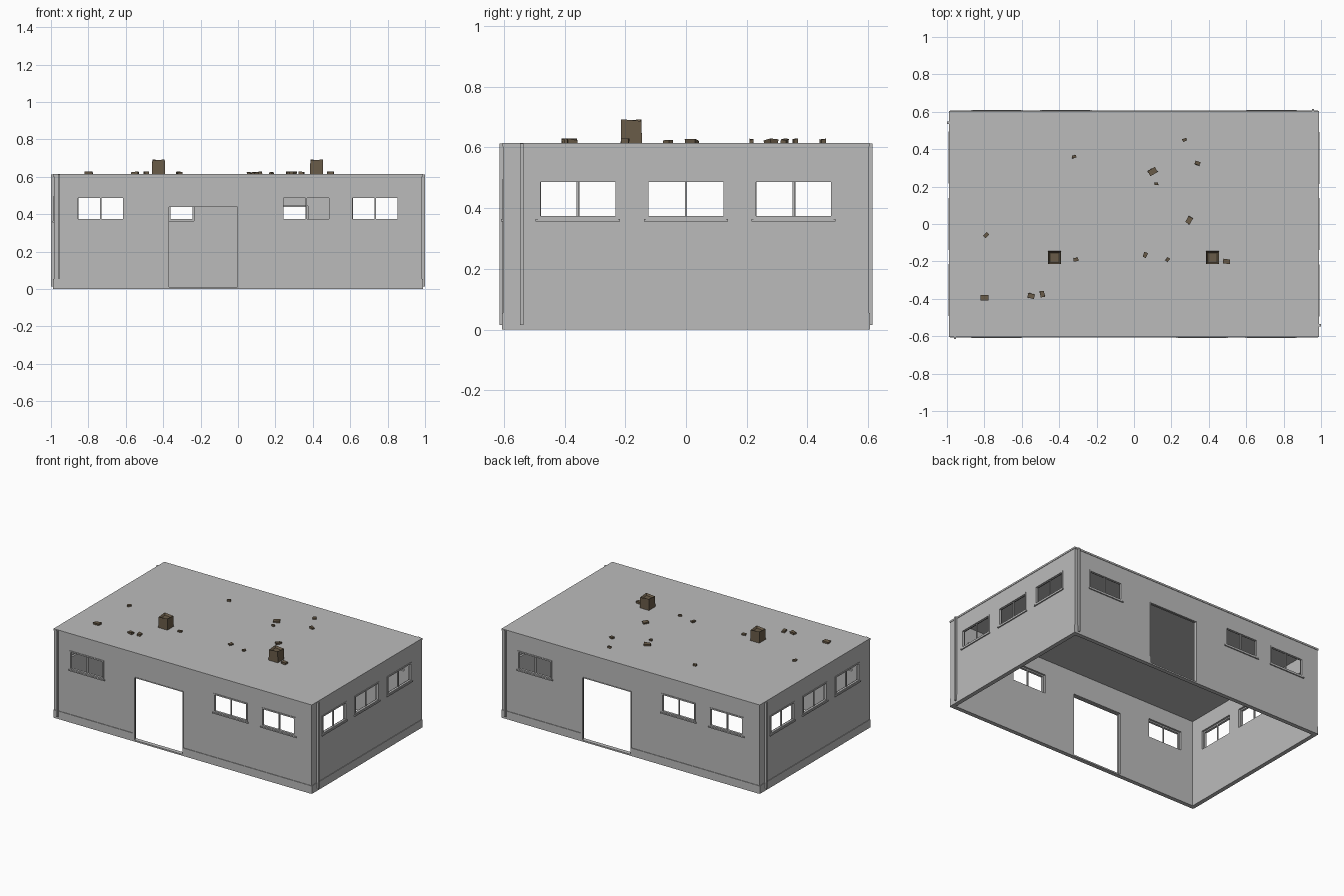
import bpy, bmesh, math, random
from mathutils import Matrix, Vector

random.seed(4)
cube = bpy.data.objects.get("Cube")
if cube:
    bpy.data.objects.remove(cube, do_unlink=True)


def material(name, rgb):
    m = bpy.data.materials.new(name)
    m.use_nodes = True
    m.diffuse_color = (*rgb, 1)
    m.node_tree.nodes["Principled BSDF"].inputs["Base Color"].default_value = (*rgb, 1)
    return m


GREY = material("concrete grey", (0.5, 0.5, 0.5))
BROWN = material("weathered brown", (0.14, 0.105, 0.065))


def add_object(name, bm, mat, turn=0.0):
    bmesh.ops.recalc_face_normals(bm, faces=bm.faces)
    mesh = bpy.data.meshes.new(name)
    bm.to_mesh(mesh)
    bm.free()
    mesh.materials.append(mat)
    ob = bpy.data.objects.new(name, mesh)
    ob.rotation_euler.z = turn
    bpy.context.scene.collection.objects.link(ob)
    return ob


def boxes(name, spans, mat, turn=0.0):
    """One object from boxes given as (x0, x1, y0, y1, z0, z1)."""
    bm = bmesh.new()
    for x0, x1, y0, y1, z0, z1 in spans:
        mid = Vector((x0 + x1, y0 + y1, z0 + z1)) / 2
        size = Matrix.Diagonal((x1 - x0, y1 - y0, z1 - z0, 1))
        bmesh.ops.create_cube(bm, size=1, matrix=Matrix.Translation(mid) @ size)
    return add_object(name, bm, mat, turn)


HALF_X, HALF_Y = 0.985, 0.602
THICK = 0.025
ROOF_LOW, ROOF_TOP = 0.603, 0.615
SILL, HEAD = 0.365, 0.495
PLINTH, STEP, DOOR_TOP = 0.055, 0.01, 0.445


def wall_panel(name, half, dist, openings, turn):
    """Grid of faces that skips the openings, thickened inward."""
    xs = sorted({-half, half, *[v for o in openings for v in o[:2]]})
    zs = sorted({0, ROOF_LOW, *[v for o in openings for v in o[2:]]})
    bm = bmesh.new()
    grid = [[bm.verts.new((x, -dist, z)) for z in zs] for x in xs]
    for i in range(len(xs) - 1):
        for j in range(len(zs) - 1):
            cx, cz = (xs[i] + xs[i + 1]) / 2, (zs[j] + zs[j + 1]) / 2
            if any(a < cx < b and c < cz < d for a, b, c, d in openings):
                continue
            bm.faces.new((grid[i][j], grid[i + 1][j], grid[i + 1][j + 1], grid[i][j + 1]))
    loose = [v for v in bm.verts if not v.link_faces]
    bmesh.ops.delete(bm, geom=loose, context='VERTS')
    for f in bm.faces:
        f.normal_update()
    ob = add_object(name, bm, GREY, turn)
    # make every face look outward before thickening
    if ob.data.polygons[0].normal.y > 0:
        ob.data.flip_normals()
    mod = ob.modifiers.new("thickness", 'SOLIDIFY')
    mod.thickness = THICK
    mod.offset = -1
    mod.use_even_offset = True


def window(name, a, b, dist, turn):
    out, back, w = -dist - 0.004, -dist + 0.012, 0.009
    mid = (a + b) / 2
    boxes(name + "_frame", [
        (a, a + w, out, back, SILL, HEAD),
        (b - w, b, out, back, SILL, HEAD),
        (a + w, b - w, out, back, HEAD - w, HEAD),
        (a + w, b - w, out, back, SILL, SILL + w),
        (mid - 0.004, mid + 0.004, out + 0.008, back, SILL + w, HEAD - w)], GREY, turn)
    boxes(name + "_sill", [(a - 0.007, b + 0.007, -dist - 0.008, back, SILL - 0.008, SILL)],
          GREY, turn)


def build_side(name, half, dist, windows, door, seam, reach, turn):
    openings = [(a, b, SILL, HEAD) for a, b in windows]
    strips = [(-half, half)]
    if door:
        openings.append((*door, STEP, DOOR_TOP))
        strips = [(-half, door[0]), (door[1], half)]
    # the short walls fit between the long ones
    wall_panel(name + "_wall", half if door else half - THICK, dist, openings, turn)
    for i, (a, b) in enumerate(windows):
        window(f"{name}_window_{i + 1}", a, b, dist, turn)
    # low projecting plinth, with a threshold under the doorway
    base = [(a, b, -dist - 0.004, -dist + 0.001, 0, PLINTH) for a, b in strips]
    if door:
        base.append((*door, -dist - 0.004, -dist + 0.001, 0, STEP))
        a, b = door
        out, back = -dist - 0.003, -dist + 0.01
        boxes(name + "_door_frame", [
            (a, a + 0.005, out, back, STEP, DOOR_TOP),
            (b - 0.005, b, out, back, STEP, DOOR_TOP),
            (a + 0.005, b - 0.005, out, back, DOOR_TOP - 0.005, DOOR_TOP)], GREY, turn)
    boxes(name + "_plinth", base, GREY, turn)
    # upright ridge near the left-hand corner
    boxes(name + "_ridge", [(seam - 0.006, seam + 0.006, -reach, -dist + 0.001, 0.015, ROOF_TOP - 0.002)],
          GREY, turn)


long_windows = [(-0.865, -0.605), (0.235, 0.495), (0.603, 0.863)]
short_windows = [(-0.488, -0.224), (-0.132, 0.132), (0.222, 0.486)]
doorway = (-0.375, 0.003)
for k, name in enumerate(("front", "left", "back", "right")):
    turn = k * math.pi / 2
    if k % 2 == 0:
        build_side(name, HALF_X, HALF_Y, long_windows, doorway, -0.957, 0.614, turn)
    else:
        build_side(name, HALF_Y, HALF_X, short_windows, None, -0.541, 1.0, turn)

# Flat roof slab
boxes("roof", [(-0.988, 0.988, -0.605, 0.605, ROOF_LOW, ROOF_TOP)], GREY)


# Broken chimneys with an uneven, sunken top
def chimney(name, x, y):
    bm = bmesh.new()
    bmesh.ops.create_cube(bm, size=0.07)
    for v in bm.verts:
        if v.co.z > 0:
            v.co.z = 0.07 + (0.008 if v.co.x * v.co.y < 0 else 0.002)
            v.co.x *= 0.95
            v.co.y *= 0.95
        else:
            v.co.z = 0
    top = max(bm.faces, key=lambda f: f.calc_center_median().z)
    bmesh.ops.inset_region(bm, faces=[top], thickness=0.012)
    for v in top.verts:
        v.co.z -= 0.012
    ob = add_object(name, bm, BROWN)
    ob.location = (x, y, ROOF_TOP)


chimney("left_chimney", 0.42, -0.18)
chimney("right_chimney", -0.425, -0.18)

# Rubble scattered over the roof: x, y, length, turn in degrees
rubble = [(-0.79, -0.06, 0.03, 45), (-0.8, -0.395, 0.045, 0), (-0.55, -0.385, 0.04, -15),
          (-0.49, -0.375, 0.036, 100), (-0.31, -0.19, 0.028, 10), (0.06, -0.165, 0.03, 70),
          (0.18, -0.19, 0.024, 50), (0.495, -0.2, 0.038, -5), (0.295, 0.02, 0.04, 60),
          (0.12, 0.215, 0.02, 0), (0.1, 0.28, 0.048, 30), (0.34, 0.325, 0.03, -20),
          (0.27, 0.45, 0.024, 20), (-0.32, 0.36, 0.024, 10)]
for i, (x, y, length, deg) in enumerate(rubble):
    bm = bmesh.new()
    bmesh.ops.create_cube(bm, size=1)
    for v in bm.verts:
        high = v.co.z > 0
        v.co.x *= length * random.uniform(0.85, 1)
        v.co.y *= length * random.uniform(0.55, 0.7)
        v.co.z = random.uniform(0.008, 0.015) if high else 0
    stone = add_object(f"rubble_{i + 1}", bm, BROWN, math.radians(deg))
    stone.location = (x, y, ROOF_TOP)
